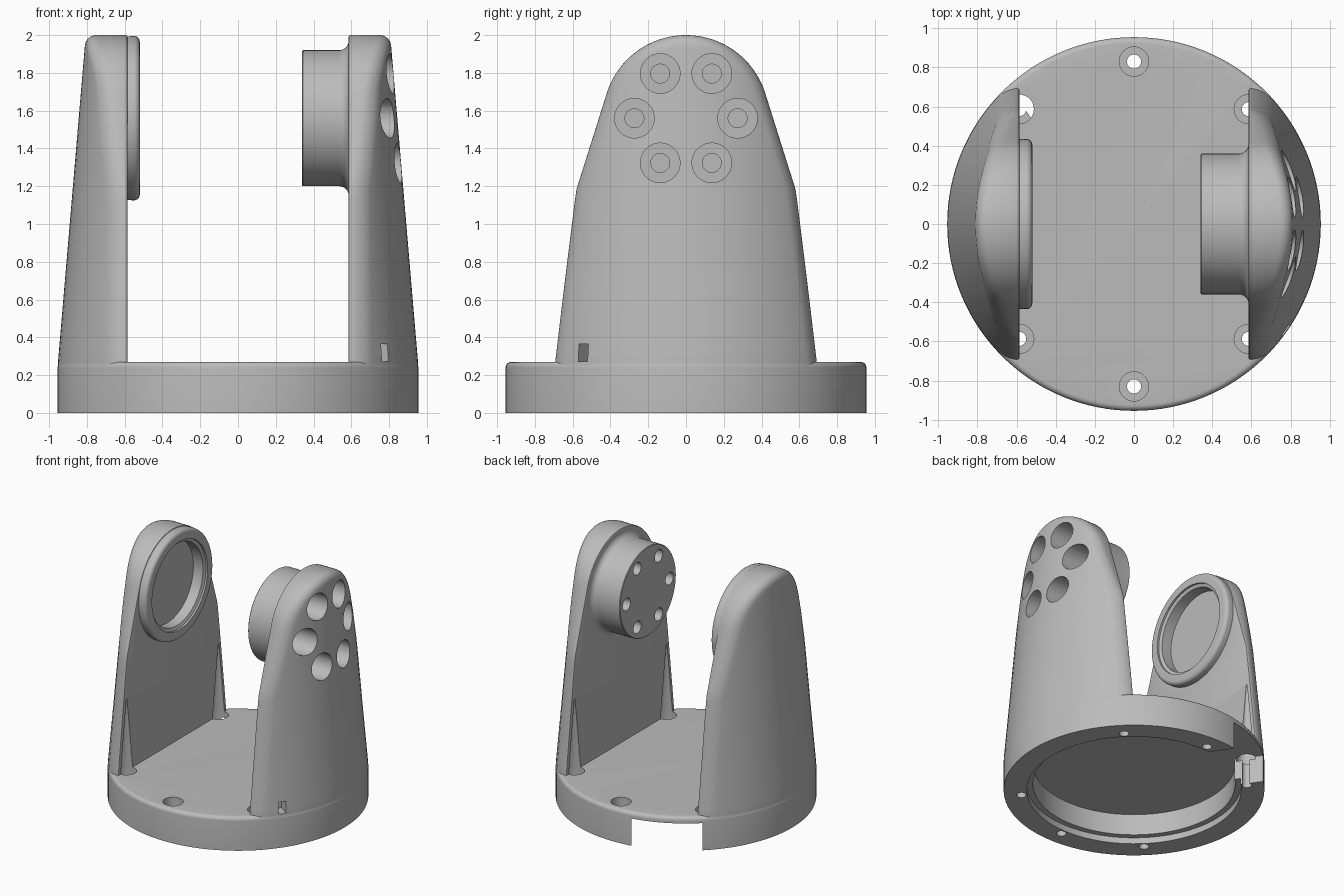
import bpy, bmesh, math
from mathutils import Matrix, Vector

if "Cube" in bpy.data.objects:
    bpy.data.objects.remove(bpy.data.objects["Cube"], do_unlink=True)

grey = bpy.data.materials.new("plain_grey")
grey.use_nodes = True
grey.diffuse_color = (0.5, 0.5, 0.5, 1)
grey.node_tree.nodes["Principled BSDF"].inputs["Base Color"].default_value = (0.5, 0.5, 0.5, 1)

INNER = 0.585        # inner face of the arms
AXIS_Z = 1.56        # height of the pivot axis
TOP_R = 0.44         # radius of the rounded arm top
TAPER = math.atan(0.315)
ALONG_X = Matrix.Rotation(math.pi / 2, 4, 'Y')


def finish(name, bm):
    bmesh.ops.remove_doubles(bm, verts=bm.verts, dist=1e-5)
    bmesh.ops.recalc_face_normals(bm, faces=bm.faces)
    mesh = bpy.data.meshes.new(name)
    bm.to_mesh(mesh)
    bm.free()
    mesh.materials.append(grey)
    obj = bpy.data.objects.new(name, mesh)
    bpy.context.collection.objects.link(obj)
    return obj


def lathe(name, profile, place=Matrix(), steps=96):
    """Solid of revolution from (radius, height) points, capped at both ends."""
    bm = bmesh.new()
    rings = []
    for r, h in profile:
        rings.append([bm.verts.new(place @ Vector((r * math.cos(a), r * math.sin(a), h)))
                      for a in (math.tau * i / steps for i in range(steps))])
    for lo, hi in zip(rings, rings[1:]):
        for i in range(steps):
            j = (i + 1) % steps
            bm.faces.new((lo[i], lo[j], hi[j], hi[i]))
    bm.faces.new(rings[0])
    bm.faces.new(rings[-1])
    return finish(name, bm)


def box(name, lo, hi, turn):
    bm = bmesh.new()
    bmesh.ops.create_cube(bm, size=1)
    lo, hi = Vector(lo), Vector(hi)
    for v in bm.verts:
        v.co = turn @ Vector([(lo[k] + hi[k]) / 2 + v.co[k] * (hi[k] - lo[k]) for k in range(3)])
    return finish(name, bm)


def combine(body, other, operation):
    mod = body.modifiers.new(operation.lower(), 'BOOLEAN')
    mod.operation, mod.solver, mod.object = operation, 'EXACT', other
    bpy.context.view_layer.objects.active = body
    bpy.ops.object.modifier_apply(modifier=mod.name)
    bpy.data.objects.remove(other, do_unlink=True)


def arc(r, h, radius, a0, a1, n=6):
    """Arc points for a lathe profile, angles in degrees."""
    return [(r + radius * math.cos(math.radians(a0 + (a1 - a0) * i / n)),
             h + radius * math.sin(math.radians(a0 + (a1 - a0) * i / n))) for i in range(n + 1)]


def outer_radius(z):
    return 0.953 - 0.085 * max(0, z - 0.27)


def outer_x(y, z):
    return math.sqrt(outer_radius(z) ** 2 - y * y)


def half_section(z0, dy, dz, reach):
    """Points from the inner spine, round the arm edge, back to the outer spine."""
    edge_x = outer_x(dy * reach, z0 + dz * reach)
    r_in = 0.01
    r_out = min(0.055, edge_x - INNER - 0.015)
    pts = [(0, INNER), (reach - r_in, INNER)]
    pts += [(reach - r_in * 0.3, INNER + r_in * 0.3), (reach, INNER + r_in)]
    for i in range(7):
        a = math.pi / 2 * i / 6
        pts.append((reach - r_out * (1 - math.cos(a)), -r_out * (1 - math.sin(a))))
    pts += [((reach - r_out) * (1 - i / 10), 0) for i in range(1, 11)]
    result = []
    for i, (s, x) in enumerate(pts):
        y, z = dy * s, z0 + dz * s
        result.append((x if i < 4 else outer_x(y, z) + x, y, z))
    return result


def arm(name, side):
    """Tapered arm with a conical outside and a rounded top."""
    slices = []
    levels = [0.1, 0.2, 0.27] + [0.27 + (AXIS_Z - 0.27) * i / 24 for i in range(1, 24)]
    for z in levels:
        reach = min(TOP_R / math.cos(TAPER) + 0.315 * (AXIS_Z - z),
                    math.sqrt(outer_radius(z) ** 2 - 0.655 ** 2))
        slices.append(half_section(z, 1, 0, reach))
    for i in range(25):
        a = math.pi / 2 * i / 24
        reach = TOP_R / math.cos(max(0, TAPER - a))
        slices.append(half_section(AXIS_Z, math.cos(a), math.sin(a), reach))
    bm = bmesh.new()
    for flip in (1, -1):
        rows = [[bm.verts.new((x * side, y * flip, z)) for x, y, z in s] for s in slices]
        for lo, hi in zip(rows, rows[1:]):
            for i in range(len(lo) - 1):
                bm.faces.new((lo[i], lo[i + 1], hi[i + 1], hi[i]))
    bmesh.ops.remove_doubles(bm, verts=bm.verts, dist=1e-5)
    bmesh.ops.dissolve_degenerate(bm, dist=1e-6, edges=bm.edges)
    bmesh.ops.holes_fill(bm, edges=[e for e in bm.edges if e.is_boundary], sides=0)
    return finish(name, bm)


# Round base with a softened top rim
body = lathe("yoke_bracket", [(0.955, 0)] + arc(0.925, 0.24, 0.03, 0, 90), steps=128)

# Two arms
combine(body, arm("left_arm", 1), 'UNION')
combine(body, arm("right_arm", -1), 'UNION')

# Pivot drum on the left arm, flared where it meets the arm
at_axis = Matrix.Translation((0, 0, AXIS_Z)) @ ALONG_X
drum = [(0.355, 0.34), (0.36, 0.345)] + arc(0.41, 0.536, 0.05, 180, 90) + [(0.41, 0.62)]
combine(body, lathe("pivot_drum", drum, at_axis), 'UNION')

# Bearing ring on the right arm with a stepped seat
ring = [(0.43, -0.64)] + arc(0.405, -0.55, 0.03, 0, 90)
combine(body, lathe("bearing_ring", ring, at_axis), 'UNION')
seat = [(0.33, -0.63), (0.33, -0.545), (0.355, -0.535), (0.355, -0.4)]
combine(body, lathe("seat_cutter", seat, at_axis), 'DIFFERENCE')

# Six counterbored bolt holes through the drum
for i in range(6):
    a = math.tau * i / 6
    spot = Matrix.Translation((0, 0.273 * math.cos(a), AXIS_Z + 0.273 * math.sin(a))) @ ALONG_X
    bolt = [(0.05, 0.2), (0.05, 0.6), (0.105, 0.6), (0.105, 1.2)]
    combine(body, lathe("bolt_cutter", bolt, spot, 32), 'DIFFERENCE')

# Stepped recess under the base
recess = [(0.785, -0.1), (0.785, 0.05), (0.74, 0.05), (0.74, 0.22)]
combine(body, lathe("recess_cutter", recess, steps=128), 'DIFFERENCE')

# Counterbored screw holes; those beside the arms taper up into the wall
for deg in (45, 90, 135, 225, 270, 315):
    a = math.radians(deg)
    spot = Matrix.Translation((0.83 * math.cos(a), 0.83 * math.sin(a), 0))
    screw = [(0.036, -0.1), (0.036, 0.2), (0.075, 0.2), (0.075, 0.28), (0.004, 0.85)]
    combine(body, lathe("screw_cutter", screw, spot, 32), 'DIFFERENCE')

# Cable notch through the rear rim, and a small slot in the left arm
notch = box("notch_cutter", (0.5, -0.4, -0.1), (1.3, 0.12, 0.22),
            Matrix.Rotation(math.radians(125), 4, 'Z'))
combine(body, notch, 'DIFFERENCE')
slot = box("slot_cutter", (0.85, -0.03, 0.272), (1.1, 0.03, 0.365),
           Matrix.Rotation(math.radians(-35), 4, 'Z'))
combine(body, slot, 'DIFFERENCE')

# Smooth curved faces, keep edges crisp
bpy.ops.object.select_all(action='DESELECT')
body.select_set(True)
bpy.context.view_layer.objects.active = body
bpy.ops.object.shade_smooth_by_angle(angle=math.radians(30))
